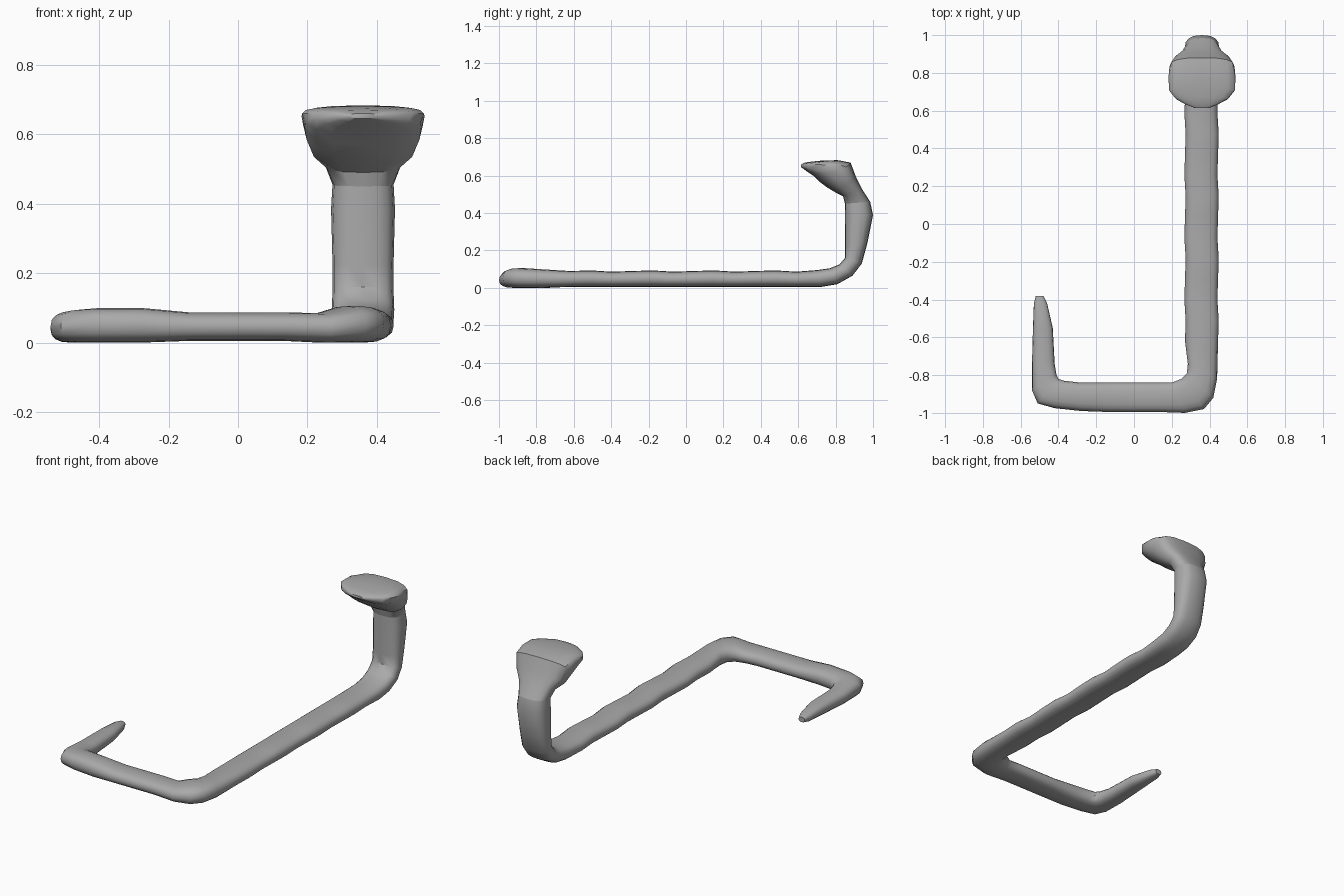
import bpy, bmesh, math
from mathutils import Vector

cube = bpy.data.objects.get("Cube")
if cube:
    bpy.data.objects.remove(cube, do_unlink=True)

SIDES = 16
SPINE_X = 0.36


def make_material(name, color):
    mat = bpy.data.materials.new(name)
    mat.use_nodes = True
    mat.diffuse_color = color
    mat.node_tree.nodes["Principled BSDF"].inputs["Base Color"].default_value = color
    return mat


def ring(mid, side, up, down, power):
    """Rounded cross-section with separate upper and lower depths."""
    points = []
    for i in range(SIDES):
        angle = math.tau * i / SIDES
        c, s = math.cos(angle), math.sin(angle)
        across = math.copysign(abs(c) ** power, c)
        depth = abs(s) ** power
        points.append(mid + side * across + (up if s > 0 else down) * depth)
    return points


def ground_ring(inner, outer, low, high):
    """Section of the body lying on the ground, given its two edges in plan."""
    a, b = Vector((*inner, 0)), Vector((*outer, 0))
    z = (low + high) / 2
    half = Vector((0, 0, (high - low) / 2))
    return ring((a + b) / 2 + Vector((0, 0, z)), (b - a) / 2, half, -half, 0.8)


def raised_ring(back, front, width, bias):
    """Section of the neck or head, given its back and front points in profile."""
    a, b = Vector((SPINE_X, *back)), Vector((SPINE_X, *front))
    mid = b.lerp(a, bias)
    return ring(mid, Vector((width, 0, 0)), b - mid, a - mid, 0.75)


def loft(name, rings, mat):
    bm = bmesh.new()
    loops = [[bm.verts.new(p) for p in r] for r in rings]
    for lower, upper in zip(loops, loops[1:]):
        for i in range(SIDES):
            j = (i + 1) % SIDES
            bm.faces.new((lower[i], lower[j], upper[j], upper[i]))
    bm.faces.new(loops[0])
    bm.faces.new(loops[-1])
    bmesh.ops.recalc_face_normals(bm, faces=bm.faces)
    mesh = bpy.data.meshes.new(name)
    bm.to_mesh(mesh)
    bm.free()
    mesh.materials.append(mat)
    obj = bpy.data.objects.new(name, mesh)
    bpy.context.collection.objects.link(obj)
    bpy.ops.object.select_all(action="DESELECT")
    obj.select_set(True)
    bpy.context.view_layer.objects.active = obj
    bpy.ops.object.shade_smooth_by_angle(angle=math.radians(40))
    return obj


grey = make_material("plain grey", (0.4, 0.4, 0.4, 1))

# Tail and first bend: inner edge, outer edge, bottom, top
tail = [ground_ring(*s) for s in (
    ((-.48, -.38), (-.52, -.38), .03, .06),
    ((-.46, -.42), (-.53, -.42), .02, .07),
    ((-.43, -.55), (-.535, -.55), .01, .08),
    ((-.42, -.74), (-.54, -.74), 0, .08),
    ((-.41, -.80), (-.54, -.88), 0, .09),
    ((-.40, -.82), (-.51, -.95), 0, .095),
    ((-.37, -.83), (-.42, -.975), 0, .1),
    ((-.28, -.84), (-.28, -.99), 0, .1),
)]

# Cross bar and second bend
bar = [ground_ring((x, -.84), (x, -.995), .005, .087) for x in (-.14, 0, .13)]
bar += [ground_ring(*s) for s in (
    ((.20, -.84), (.27, -1), 0, .085),
    ((.25, -.82), (.37, -.98), 0, .105),
    ((.28, -.79), (.42, -.92), 0, .105),
    ((.285, -.74), (.44, -.82), 0, .1),
)]

# Long straight back, gently uneven
back = []
for i in range(12):
    y = -.62 + i * .11
    sway = .004 * math.sin(i * 2.1)
    back.append(ground_ring((.27 + sway, y), (.445 + sway, y), .005, .09 + sway))

# Neck rising from the ground: back point, front point, half width, bias
neck = [raised_ring(*s, .5) for s in (
    ((.72, .005), (.70, .095), .087),
    ((.81, .02), (.77, .105), .088),
    ((.89, .065), (.82, .125), .09),
    ((.94, .13), (.85, .16), .088),
    ((.97, .24), (.85, .22), .088),
    ((1, .39), (.85, .38), .092),
    ((.985, .46), (.85, .45), .088),
)]

# Flat-topped head leaning forward
head = [raised_ring(*s) for s in (
    ((.985, .46), (.85, .45), .088, .5),
    ((.94, .53), (.84, .49), .11, .55),
    ((.91, .59), (.80, .51), .15, .6),
    ((.88, .67), (.75, .54), .172, .65),
    ((.81, .683), (.71, .57), .177, .72),
    ((.72, .68), (.68, .60), .175, .75),
    ((.67, .675), (.65, .62), .14, .7),
    ((.635, .67), (.63, .635), .085, .6),
    ((.615, .66), (.615, .645), .04, .5),
)]

loft("body", tail + bar + back + neck, grey)
loft("head", head, grey)
